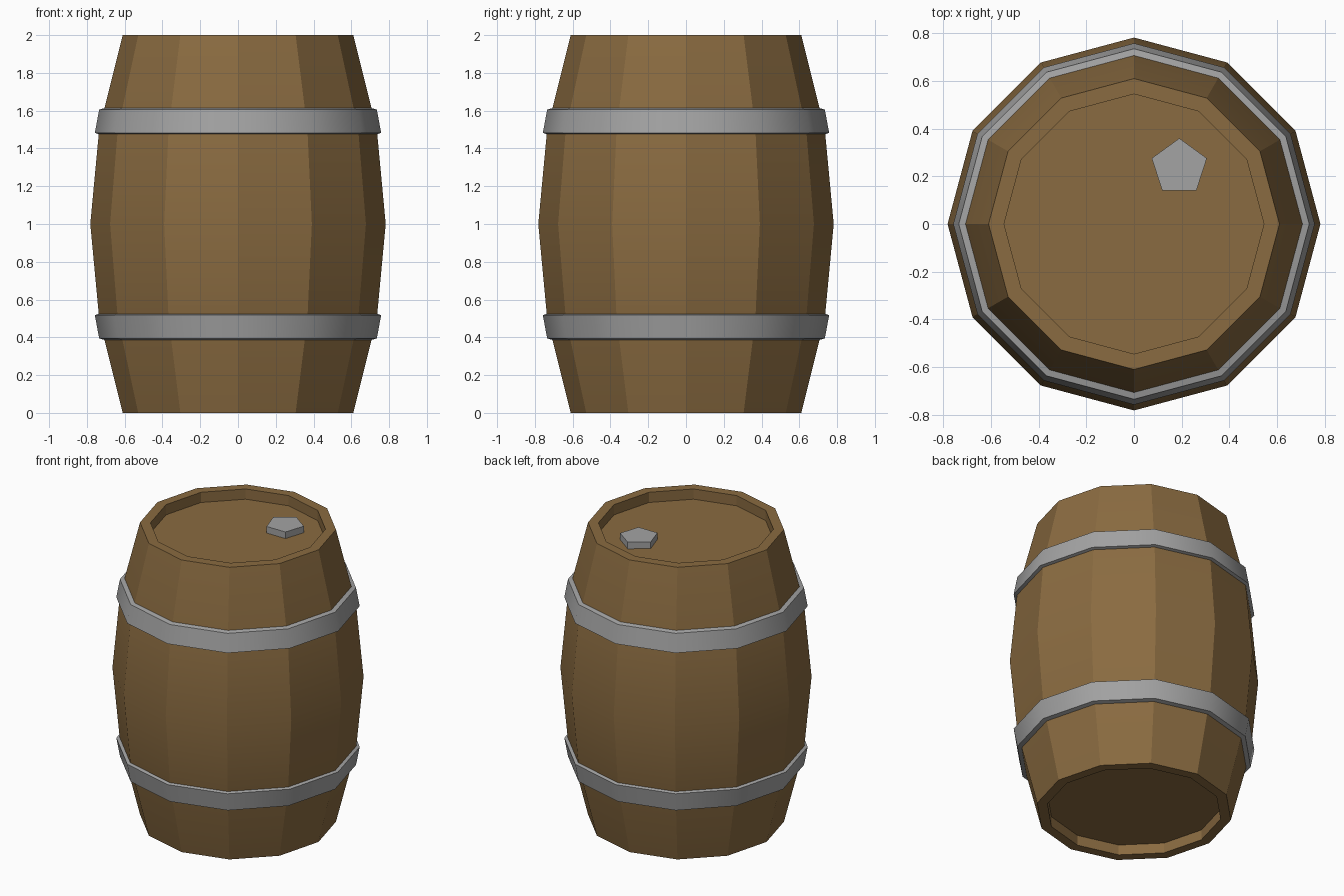
import bpy, math

if "Cube" in bpy.data.objects:
    bpy.data.objects.remove(bpy.data.objects["Cube"])

SIDES = 12


def material(name, rgb):
    m = bpy.data.materials.new(name)
    m.diffuse_color = (*rgb, 1)
    m.use_nodes = True
    m.node_tree.nodes["Principled BSDF"].inputs["Base Color"].default_value = m.diffuse_color
    return m


wood = material("brown wood", (0.254, 0.147, 0.052))
metal = material("grey metal", (0.366, 0.366, 0.366))


def lathe(name, profile, mat, angle, loop=False):
    """Spin (radius, z) points, listed bottom to top on the outside, into a solid."""
    verts, faces, n = [], [], len(profile)
    for r, z in profile:
        for i in range(SIDES):
            a = 2 * math.pi * i / SIDES
            verts.append((r * math.cos(a), r * math.sin(a), z))
    for k in range(n if loop else n - 1):
        lo, hi = k * SIDES, (k + 1) % n * SIDES
        for i in range(SIDES):
            j = (i + 1) % SIDES
            faces.append((lo + i, lo + j, hi + j, hi + i))
    if not loop:  # flat end boards
        faces.append(tuple(reversed(range(SIDES))))
        faces.append(tuple(range((n - 1) * SIDES, n * SIDES)))
    me = bpy.data.meshes.new(name)
    me.from_pydata(verts, [], faces)
    me.materials.append(mat)
    ob = bpy.data.objects.new(name, me)
    bpy.context.collection.objects.link(ob)
    bpy.ops.object.select_all(action='DESELECT')
    ob.select_set(True)
    bpy.context.view_layer.objects.active = ob
    bpy.ops.object.shade_smooth_by_angle(angle=math.radians(angle))
    return ob


# Barrel body with recessed ends; staves stay faceted, smooth along their length
half = [(0.545, 0.07), (0.545, 0), (0.61, 0), (0.735, 0.5)]
body = half + [(0.782, 1)] + [(r, 2 - z) for r, z in reversed(half)]
lathe("barrel_body", body, wood, 20)

# Metal hoops, mirrored about the middle
upper = [(0.725, 1.472), (0.758, 1.482), (0.735, 1.606), (0.70, 1.615)]
lower = [(r, 2 - z) for r, z in reversed(upper)]
lathe("upper_hoop", upper, metal, 35, loop=True)
lathe("lower_hoop", lower, metal, 35, loop=True)

# Five-sided plug on the lid
bpy.ops.mesh.primitive_cylinder_add(vertices=5, radius=0.1216, depth=0.055,
                                    location=(0.19, 0.238, 1.9475))
plug = bpy.context.object
plug.name = "plug"
plug.data.materials.append(metal)
